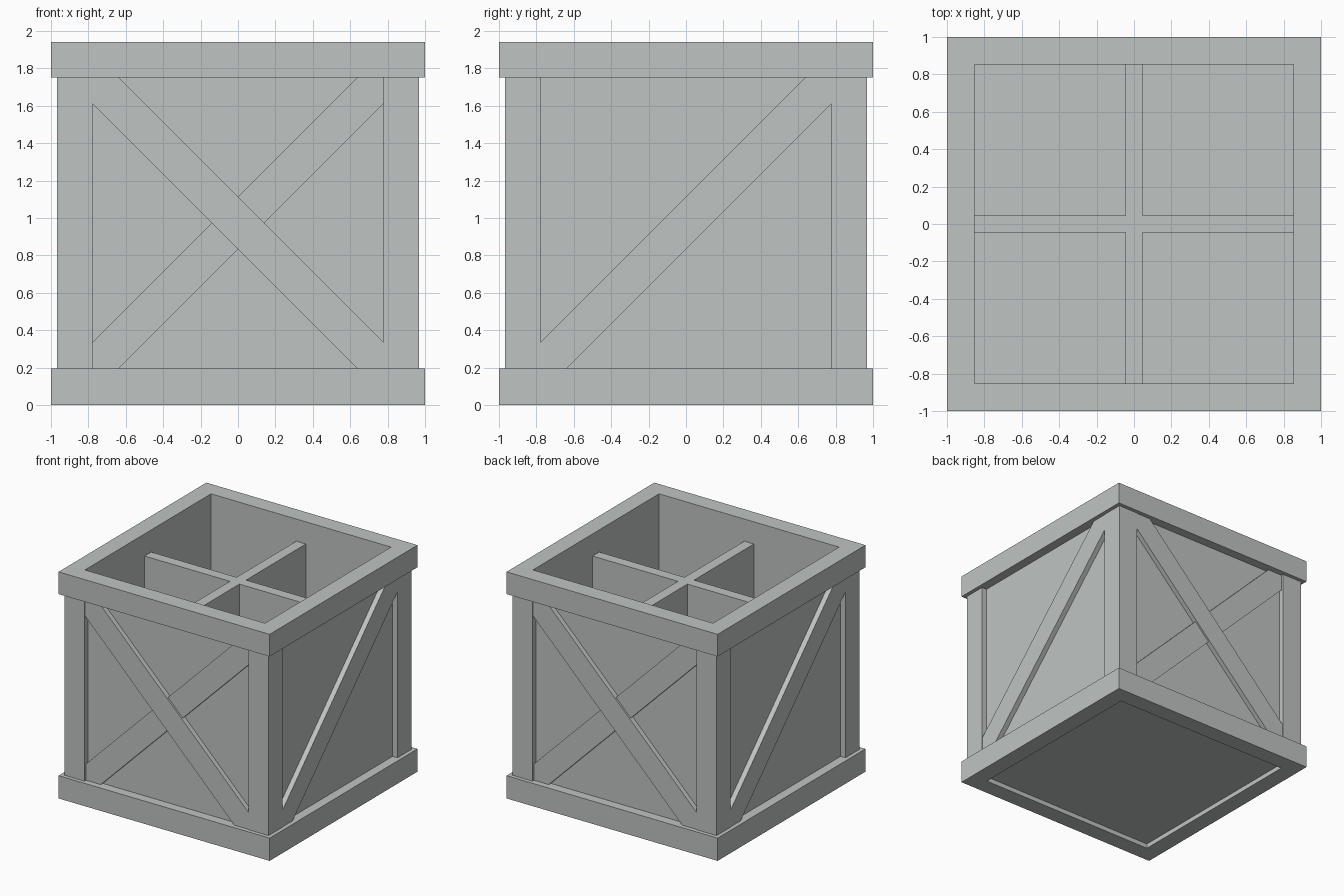
import bpy
import bmesh
from math import pi
from mathutils import Matrix

if "Cube" in bpy.data.objects:
    bpy.data.objects.remove(bpy.data.objects["Cube"], do_unlink=True)

grey = bpy.data.materials.new("pale_grey")
grey.use_nodes = True
COLOUR = (0.52, 0.55, 0.535, 1)
grey.diffuse_color = COLOUR
grey.node_tree.nodes["Principled BSDF"].inputs["Base Color"].default_value = COLOUR

# Main dimensions
HEIGHT, LOW, HIGH = 1.94, 0.195, 1.75
INNER, PANEL, POST = 0.853, 0.92, 0.967
REACH = 0.778                 # half width of the field between posts
MID = (LOW + HIGH) / 2
FLOOR = 0.155


def finish(name, bm, matrix=Matrix()):
    bm.transform(matrix)
    bmesh.ops.recalc_face_normals(bm, faces=bm.faces)
    mesh = bpy.data.meshes.new(name)
    bm.to_mesh(mesh)
    bm.free()
    mesh.materials.append(grey)
    obj = bpy.data.objects.new(name, mesh)
    bpy.context.collection.objects.link(obj)


def prism(name, outline, z0, z1, matrix=Matrix()):
    """Extrude a flat outline from z0 to z1."""
    bm = bmesh.new()
    face = bm.faces.new([bm.verts.new((x, y, z0)) for x, y in outline])
    top = bmesh.ops.extrude_face_region(bm, geom=[face], use_keep_orig=True)
    verts = [v for v in top["geom"] if isinstance(v, bmesh.types.BMVert)]
    bmesh.ops.translate(bm, verts=verts, vec=(0, 0, z1 - z0))
    finish(name, bm, matrix)


def box(name, x0, x1, y0, y1, z0, z1):
    prism(name, [(x0, y0), (x1, y0), (x1, y1), (x0, y1)], z0, z1)


def ring(name, inner, outer, z0, z1):
    """Square frame with an open middle."""
    bm = bmesh.new()
    loops = []
    for r, z in ((outer, z0), (outer, z1), (inner, z1), (inner, z0)):
        loops.append([bm.verts.new((sx * r, sy * r, z))
                      for sx, sy in ((-1, -1), (1, -1), (1, 1), (-1, 1))])
    for k in range(4):
        a, b = loops[k], loops[(k + 1) % 4]
        for i in range(4):
            j = (i + 1) % 4
            bm.faces.new((a[i], a[j], b[j], b[i]))
    finish(name, bm)


def brace(name, depth, turn, flip):
    """Diagonal plank with ends trimmed to the posts and frames."""
    r, c = REACH, REACH - 0.14
    outline = [(-r, r), (-c, r), (r, -c), (r, -r), (c, -r), (-r, c)]
    outline = [(x * flip, y) for x, y in outline]
    stand = Matrix.Translation((0, 0, MID)) @ Matrix.Rotation(pi / 2, 4, 'X')
    prism(name, outline, PANEL, depth, Matrix.Rotation(turn, 4, 'Z') @ stand)


# Rims, walls and floor
ring("bottom_frame", INNER, 1, 0, LOW)
ring("top_frame", INNER, 1, HIGH, HEIGHT)
ring("side_walls", INNER, PANEL, LOW, HIGH)
box("floor", -INNER, INNER, -INNER, INNER, 0.04, FLOOR)

# Angled corner posts
corner = [(POST, POST), (REACH, POST), (REACH, PANEL),
          (PANEL, PANEL), (PANEL, REACH), (POST, REACH)]
for i in range(4):
    prism(f"corner_post_{i + 1}", corner, LOW, HIGH, Matrix.Rotation(i * pi / 2, 4, 'Z'))

# Crossed braces front and back, a single brace on each side
for label, turn in (("front", 0), ("back", pi)):
    brace(label + "_brace_over", 0.962, turn, 1)
    brace(label + "_brace_under", 0.947, turn, -1)
for label, turn in (("left", pi / 2), ("right", -pi / 2)):
    brace(label + "_brace", 0.964, turn, -1)

# Inner dividers
T = 0.045
box("long_divider", -T, T, -INNER, INNER, FLOOR, HIGH)
box("cross_divider_left", T, INNER, -T, T, FLOOR, HIGH)
box("cross_divider_right", -INNER, -T, -T, T, FLOOR, HIGH)
